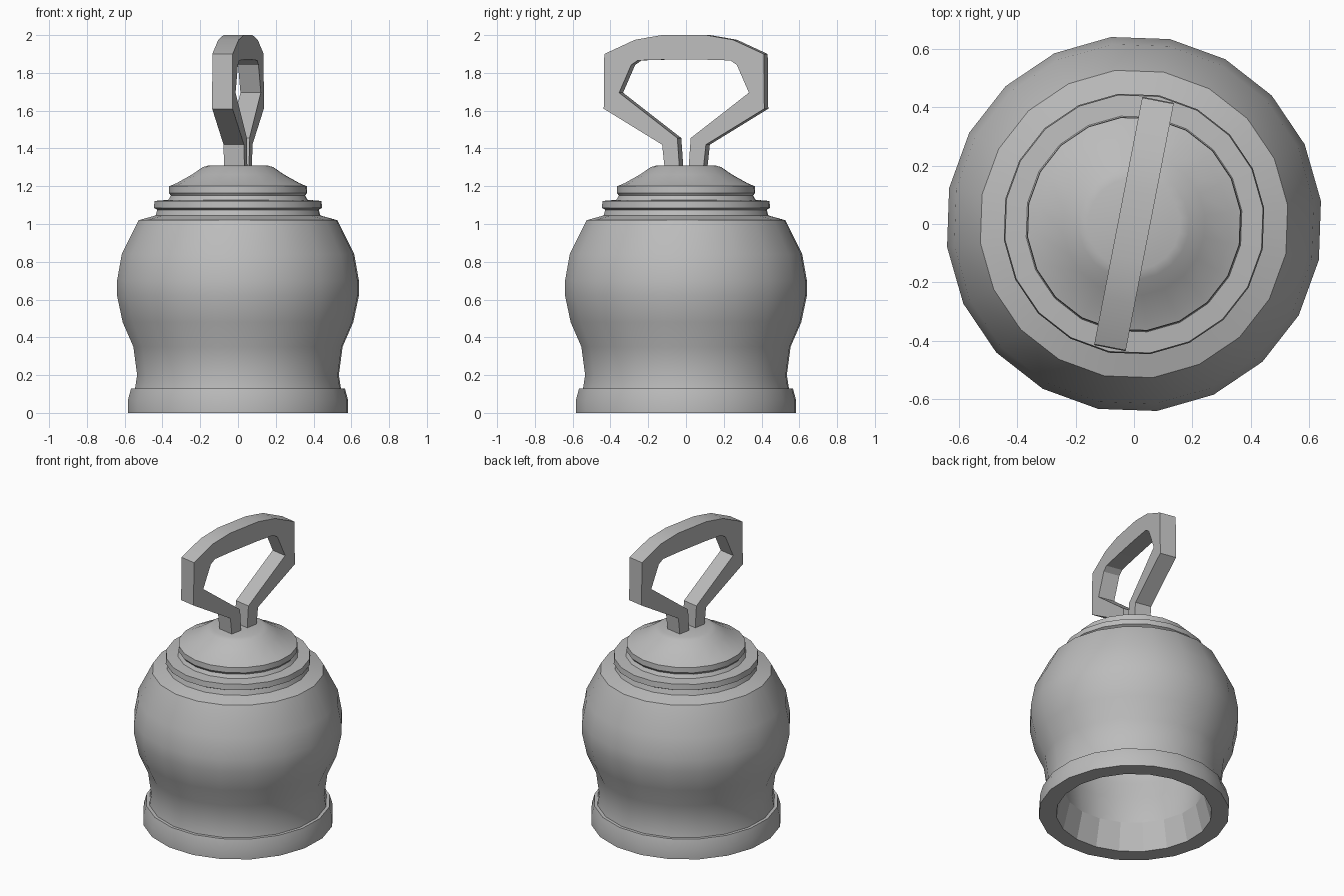
import bpy, bmesh, math

cube = bpy.data.objects.get("Cube")
if cube:
    bpy.data.objects.remove(cube, do_unlink=True)

SIDES = 20
TURN = math.radians(-11)

metal = bpy.data.materials.new("grey metal")
metal.use_nodes = True
GREY = (0.5, 0.5, 0.5, 1)
metal.diffuse_color = GREY
metal.node_tree.nodes["Principled BSDF"].inputs["Base Color"].default_value = GREY


def finish(bm, name):
    bmesh.ops.recalc_face_normals(bm, faces=bm.faces)
    mesh = bpy.data.meshes.new(name)
    bm.to_mesh(mesh)
    bm.free()
    obj = bpy.data.objects.new(name, mesh)
    bpy.context.collection.objects.link(obj)
    mesh.materials.append(metal)
    obj.rotation_euler.z = TURN
    bpy.ops.object.select_all(action="DESELECT")
    obj.select_set(True)
    bpy.context.view_layer.objects.active = obj
    bpy.ops.object.shade_smooth_by_angle(angle=math.radians(30))
    return obj


def lathe(name, profile, closed=False):
    """Turn an (r, z) profile about z; open ends are capped."""
    bm = bmesh.new()
    rings = []
    for r, z in profile:
        ring = []
        for i in range(SIDES):
            a = math.tau * i / SIDES + math.pi / 2
            ring.append(bm.verts.new((r * math.cos(a), r * math.sin(a), z)))
        rings.append(ring)
    pairs = list(zip(rings, rings[1:]))
    if closed:
        pairs.append((rings[-1], rings[0]))
    else:
        bm.faces.new(rings[0])
        bm.faces.new(rings[-1])
    for low, high in pairs:
        for i in range(SIDES):
            j = (i + 1) % SIDES
            bm.faces.new((low[i], low[j], high[j], high[i]))
    return finish(bm, name)


# Rim: stout ring around the mouth, with a faceted inner wall
rim = lathe("rim", [(.48, 0), (.588, 0), (.588, .065), (.57, .13),
                    (.5, .13), (.435, .18)], closed=True)
for poly in rim.data.polygons:
    c = poly.center
    if math.hypot(c.x, c.y) < .47 and c.z < .12:
        poly.use_smooth = False

# Bell: hollow shell, inner dome up to the crown, then the stepped shoulder
lathe("bell", [
    # inside, from the crown down
    (.1, 1.1), (.4, .98), (.51, .82), (.54, .67), (.51, .5),
    (.455, .36), (.435, .18),
    # outside, from the waist up
    (.55, .125), (.538, .2), (.558, .35), (.615, .48), (.645, .62), (.645, .7),
    (.62, .84), (.53, 1.02),
    # lower step
    (.44, 1.045), (.43, 1.075), (.449, 1.085), (.445, 1.122),
    # upper step
    (.372, 1.128), (.358, 1.15), (.369, 1.165), (.367, 1.2),
    # cap
    (.33, 1.215), (.245, 1.262), (.19, 1.3), (.158, 1.31)])

# Handle: one half of the bent bar as (outer, inner) point pairs
half = [((.105, 1.3), (.025, 1.3)), ((.118, 1.42), (.036, 1.455)),
        ((.433, 1.61), (.35, 1.695)), ((.43, 1.9), (.285, 1.842)),
        ((.265, 1.975), (.25, 1.866)), ((.12, 2.0), (.11, 1.87))]
sections = half + [((-o[0], o[1]), (-i[0], i[1])) for o, i in reversed(half)]
bm = bmesh.new()
loops = []
W = .055
for (oy, oz), (iy, iz) in sections:
    loops.append([bm.verts.new(p) for p in
                  ((-W, oy, oz), (W, oy, oz), (W, iy, iz), (-W, iy, iz))])
for a, b in zip(loops, loops[1:]):
    for i in range(4):
        j = (i + 1) % 4
        bm.faces.new((a[i], a[j], b[j], b[i]))
bm.faces.new(loops[0])
bm.faces.new(loops[-1])
finish(bm, "handle")
